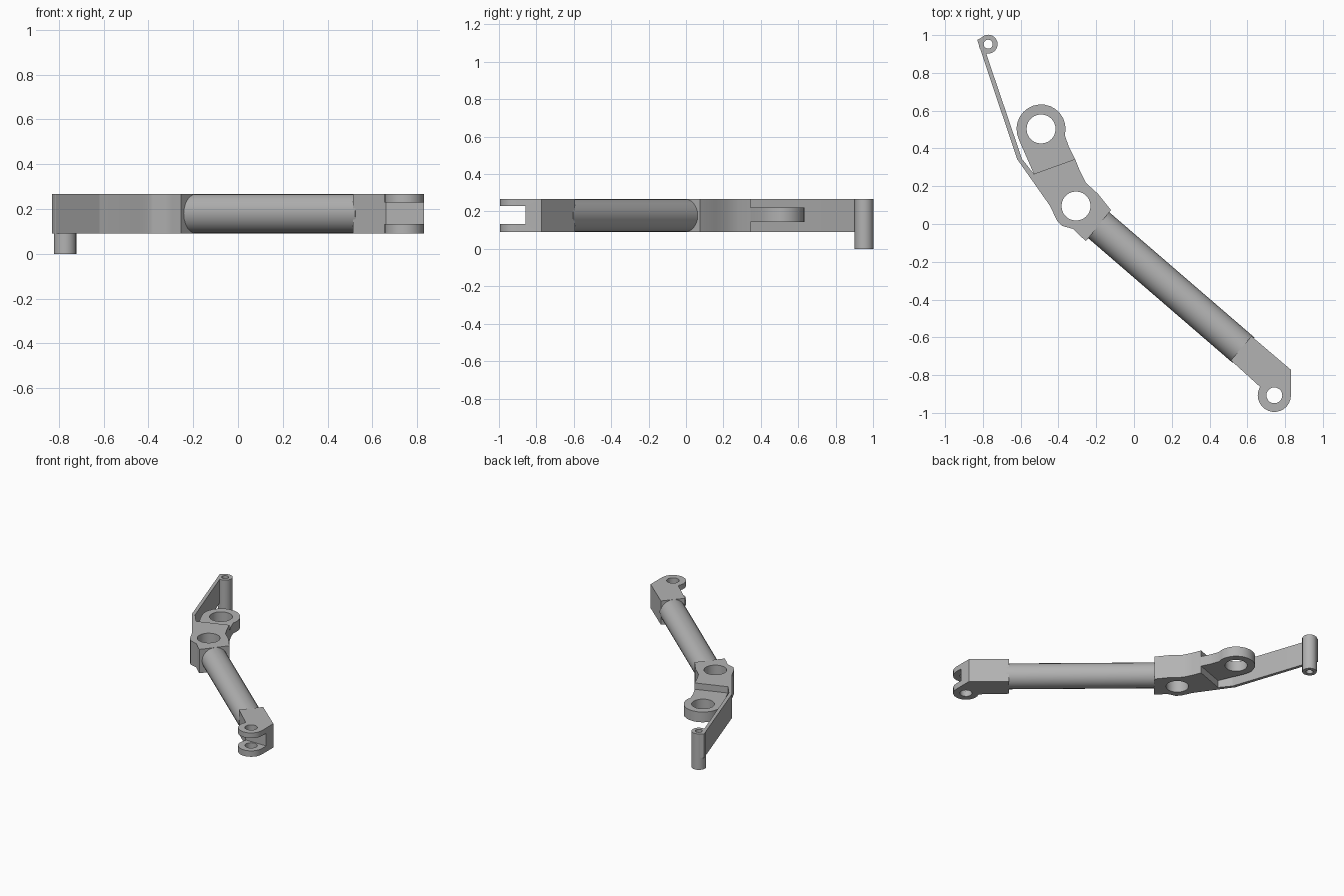
import bpy, bmesh, math
from mathutils import Vector

cube = bpy.data.objects.get("Cube")
if cube:
    bpy.data.objects.remove(cube, do_unlink=True)

grey = bpy.data.materials.new("steel grey")
grey.use_nodes = True
colour = (0.45, 0.45, 0.45, 1)
grey.diffuse_color = colour
grey.node_tree.nodes["Principled BSDF"].inputs["Base Color"].default_value = colour

LOW, HIGH = 0.09, 0.267
MID = (LOW + HIGH) / 2


def arc(centre, radius, start, end, steps):
    """Points along an arc, angles in degrees."""
    angles = [math.radians(start + (end - start) * i / steps) for i in range(steps + 1)]
    return [(centre[0] + radius * math.cos(a), centre[1] + radius * math.sin(a)) for a in angles]


def circle(centre, radius, steps=24):
    return arc(centre, radius, 0, 360, steps)[:-1]


def finish(obj):
    obj.data.materials.clear()
    obj.data.materials.append(grey)
    bpy.ops.object.select_all(action='DESELECT')
    obj.select_set(True)
    bpy.context.view_layer.objects.active = obj
    bpy.ops.object.shade_smooth_by_angle(angle=math.radians(32))
    return obj


def plate(name, loops, low, high):
    """Extrude an outline, with any hole loops, between two heights."""
    curve = bpy.data.curves.new(name, 'CURVE')
    curve.dimensions = '2D'
    curve.fill_mode = 'BOTH'
    curve.extrude = (high - low) / 2
    for loop in loops:
        spline = curve.splines.new('POLY')
        spline.points.add(len(loop) - 1)
        for point, (x, y) in zip(spline.points, loop):
            point.co = (x, y, 0, 1)
        spline.use_cyclic_u = True
    source = bpy.data.objects.new(name + " outline", curve)
    bpy.context.collection.objects.link(source)
    graph = bpy.context.evaluated_depsgraph_get()
    mesh = bpy.data.meshes.new_from_object(source.evaluated_get(graph))
    bpy.data.objects.remove(source, do_unlink=True)
    bm = bmesh.new()
    bm.from_mesh(mesh)
    bmesh.ops.remove_doubles(bm, verts=bm.verts, dist=0.0002)
    bmesh.ops.translate(bm, verts=bm.verts, vec=(0, 0, (low + high) / 2))
    bmesh.ops.recalc_face_normals(bm, faces=bm.faces)
    bm.to_mesh(mesh)
    bm.free()
    obj = bpy.data.objects.new(name, mesh)
    bpy.context.collection.objects.link(obj)
    return finish(obj)


# Hub block with its pivot hole
step_left, step_right = (-0.53, 0.265), (-0.312, 0.344)
hub_hole = (-0.307, 0.095)
hub = [(-0.122, 0.074), (-0.19, 0.159), (-0.254, 0.217), (-0.286, 0.28), step_right,
       step_left, (-0.593, 0.344), (-0.619, 0.344), (-0.444, 0.095), (-0.407, 0.016),
       (-0.381, -0.01), (-0.323, -0.026), (-0.286, -0.063), (-0.254, -0.09)]
plate("hub_block", [hub, circle(hub_hole, 0.077)], LOW, HIGH)

# Thinner rounded tongue behind the hub
eye = (-0.492, 0.503)
tongue = [step_left, step_right, (-0.344, 0.407)] + arc(eye, 0.13, -15, 205, 16)
plate("tongue", [tongue, circle(eye, 0.077)], 0.144, 0.22)

# Thin strip leading to the hollow pin
pin = (-0.772, 0.952)
strip = [(-0.619, 0.344), (-0.593, 0.344), (-0.785, 0.91), (-0.805, 0.96), (-0.785, 1.0), (-0.83, 0.974)]
plate("strip", [strip], LOW, HIGH)
plate("pin_sleeve", [circle(pin, 0.05), circle(pin, 0.024, 16)], 0, HIGH)

# Round rod between the hub and the fork
start, end = Vector((-0.2, 0.005, MID)), Vector((0.58, -0.668, MID))
axis = end - start
bpy.ops.mesh.primitive_cylinder_add(vertices=24, radius=(HIGH - LOW) / 2, depth=axis.length,
                                    location=(start + end) / 2,
                                    rotation=axis.to_track_quat('Z', 'Y').to_euler())
rod = bpy.context.object
rod.name = "rod"
finish(rod)

# Fork block with an eye, slotted across its front
fork_eye = (0.743, -0.907)
fork = [(0.513, -0.722), (0.667, -0.862)] + arc(fork_eye, 0.088, 165, 360, 14)
fork += [(0.831, -0.772), (0.622, -0.594)]
fork_block = plate("fork_block", [fork, circle(fork_eye, 0.042, 20)], LOW, HIGH)

bpy.ops.mesh.primitive_cube_add(size=1, location=(0.75, -1.007, 0.181))
cutter = bpy.context.object
cutter.name = "slot_cutter"
cutter.hide_render = True
cutter.scale = (0.5, 0.3, 0.094)
slot = fork_block.modifiers.new("slot", 'BOOLEAN')
slot.operation = 'DIFFERENCE'
slot.solver = 'EXACT'
slot.object = cutter
bpy.context.view_layer.objects.active = fork_block
bpy.ops.object.modifier_apply(modifier="slot")
bpy.data.objects.remove(cutter, do_unlink=True)
finish(fork_block)
